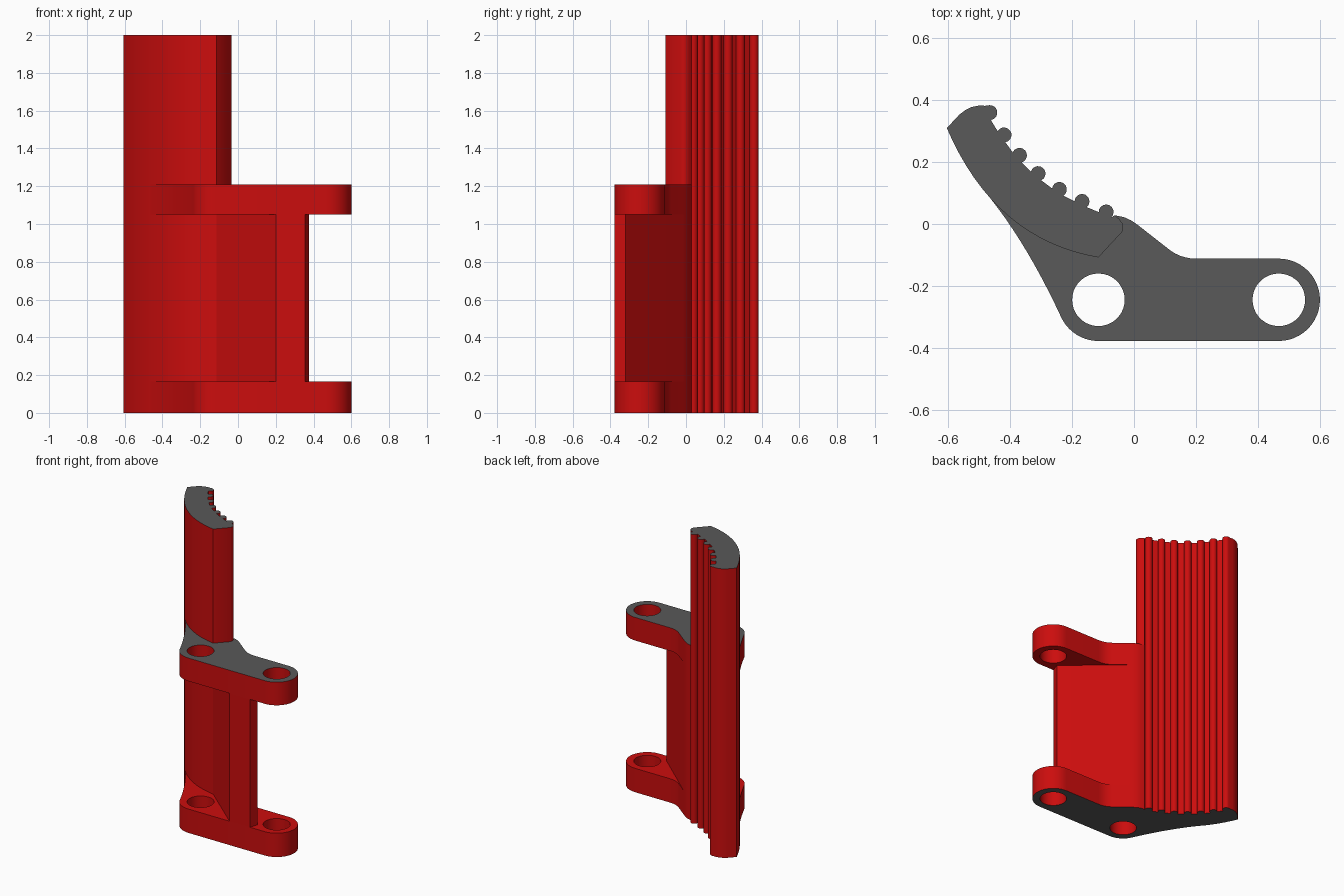
import bpy, bmesh, math
from mathutils import Vector

if "Cube" in bpy.data.objects:
    bpy.data.objects.remove(bpy.data.objects["Cube"])


def material(name, rgb):
    m = bpy.data.materials.new(name)
    m.diffuse_color = (*rgb, 1)
    m.use_nodes = True
    m.node_tree.nodes["Principled BSDF"].inputs["Base Color"].default_value = m.diffuse_color
    return m


RED = material("red", (0.60, 0.004, 0.004))
GREY = material("dark grey", (0.10, 0.10, 0.10))


def arc(cx, cy, r, a0, a1, n):
    """Points on a circle between two angles in degrees."""
    return [(cx + r * math.cos(math.radians(a0 + (a1 - a0) * i / n)),
             cy + r * math.sin(math.radians(a0 + (a1 - a0) * i / n))) for i in range(n + 1)]


def bow(p, q, s, n):
    """Smooth curve from p to s that passes through q halfway."""
    p, q, s = Vector(p), Vector(q), Vector(s)
    c = 2 * q - (p + s) / 2
    return [tuple((1 - t) ** 2 * p + 2 * t * (1 - t) * c + t * t * s)
            for t in (i / n for i in range(n + 1))]


def prism(name, loops, z0, z1, grey_ends=()):
    """Extrude a closed outline (further loops are holes); ends listed by normal sign are grey."""
    cu = bpy.data.curves.new(name, 'CURVE')
    cu.dimensions, cu.fill_mode, cu.extrude = '2D', 'BOTH', (z1 - z0) / 2
    for pts in loops:
        sp = cu.splines.new('POLY')
        sp.points.add(len(pts) - 1)
        for p, (x, y) in zip(sp.points, pts):
            p.co = (x, y, 0, 1)
        sp.use_cyclic_u = True
    ob = bpy.data.objects.new(name, cu)
    bpy.context.collection.objects.link(ob)
    bpy.ops.object.select_all(action='DESELECT')
    ob.select_set(True)
    bpy.context.view_layer.objects.active = ob
    bpy.ops.object.convert(target='MESH')
    ob = bpy.context.object
    ob.name = name
    me = ob.data
    me.materials.clear()
    me.materials.append(RED)
    me.materials.append(GREY)
    bm = bmesh.new()
    bm.from_mesh(me)
    bmesh.ops.remove_doubles(bm, verts=bm.verts, dist=0.0005)
    bmesh.ops.translate(bm, verts=bm.verts, vec=(0, 0, (z0 + z1) / 2))
    bmesh.ops.recalc_face_normals(bm, faces=bm.faces)
    for f in bm.faces:
        f.material_index = int(abs(f.normal.z) > 0.9 and round(f.normal.z) in grey_ends)
    bm.to_mesh(me)
    bm.free()
    bpy.ops.object.shade_smooth_by_angle(angle=math.radians(30))
    return ob


# Gripping ribs: half-round beads along the inner curve of the jaw
centres = [Vector(c) for c in ((-0.466, 0.36), (-0.42, 0.288), (-0.37, 0.222), (-0.31, 0.163),
                               (-0.241, 0.112), (-0.168, 0.073), (-0.09, 0.039))]
ribs = []
for i, c in enumerate(centres):
    t = (centres[min(i + 1, 6)] - centres[max(i - 1, 0)]).normalized()
    n = Vector((-t.y, t.x))
    for k in range(11):
        a = math.radians(205 - 23 * k)
        if i == 0:
            a = math.radians(150 - 17.5 * k)
        ribs.append(tuple(c + 0.024 * (math.cos(a) * t + math.sin(a) * n)))

# Jaw: tall curved blade
outer = bow((-0.605, 0.31), (-0.405, 0.025), (-0.115, -0.108), 16)
tip = [(-0.565, 0.353), (-0.545, 0.368), (-0.525, 0.378), (-0.5, 0.383), (-0.482, 0.382)]
heel = [(-0.062, 0.028), (-0.048, 0.016), (-0.038, 0.003), (-0.035, -0.012), (-0.038, -0.025)]
prism("jaw", [outer[::-1] + tip + ribs + heel], 0, 2, (1, -1))

# Shared edges where the other parts meet the jaw
shoulder = [(0.03, -0.017), (0.012, -0.003), (-0.008, 0.011), (-0.032, 0.022)]
start = next(i for i, p in enumerate(outer) if p[0] > -0.475)
seam = heel + outer[:start - 1:-1]

# Brackets: two plates with a pair of bolt holes
bracket = (bow(outer[start], (-0.346, -0.09), (-0.235, -0.302), 10)
           + arc(-0.115, -0.245, 0.133, 206, 270, 10)
           + arc(0.468, -0.245, 0.133, 270, 450, 24)
           + arc(0.2, 0.03, 0.142, 270, 229, 6) + shoulder + seam[:-1])
holes = [arc(x, -0.245, 0.085, 0, 350, 35) for x in (-0.115, 0.468)]
prism("lower_bracket", [bracket] + holes, 0, 0.165, (-1,))
prism("upper_bracket", [bracket] + holes, 1.05, 1.21, (1,))

# Web: slanted wall joining the two brackets
web = [(-0.115, -0.108), (0.2, -0.378), (0.355, -0.378), (0.375, -0.32)] + shoulder + heel
prism("web", [web], 0.165, 1.05)
